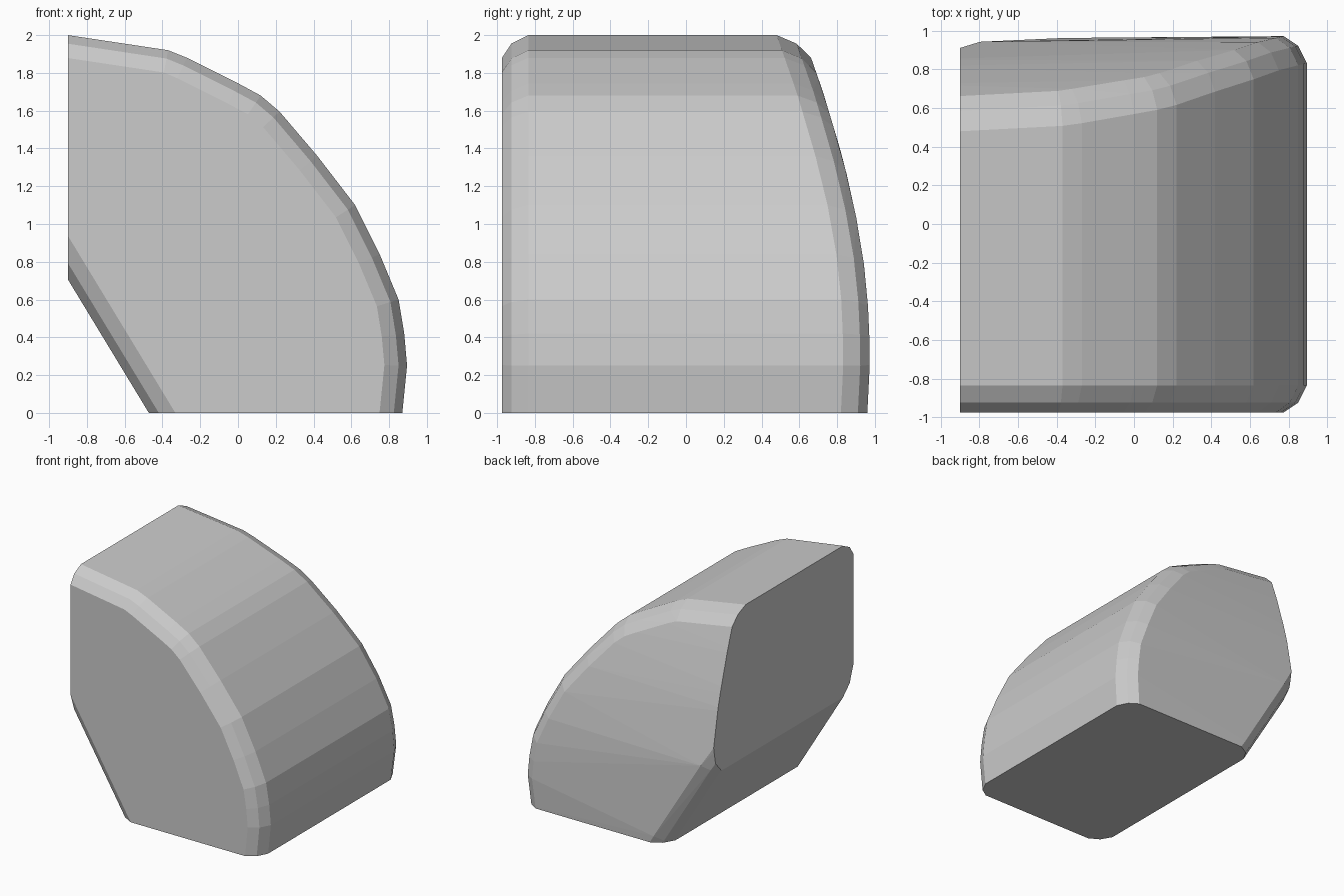
import bpy, bmesh
from mathutils import Vector

if "Cube" in bpy.data.objects:
    bpy.data.objects.remove(bpy.data.objects["Cube"])

# Outer outline in x/z: curved top, and sloped lower edge (both overshoot, trimmed later)
ARC = [(-1.2, 2.045), (-0.9, 2.0), (-0.37, 1.92), (-0.27, 1.88), (0.0, 1.745), (0.12, 1.68),
       (0.22, 1.595), (0.42, 1.36), (0.62, 1.1), (0.75, 0.84), (0.85, 0.6),
       (0.88, 0.42), (0.895, 0.25), (0.87, 0.0), (0.825, -0.3)]
SLOPE = [(-0.29, -0.3), (-0.47, 0.0), (-0.9, 0.71), (-1.2, 1.2)]
# Back surface: y as a function of height
BACK = [(-0.3, 0.94), (0.0, 0.96), (0.3, 0.975), (0.6, 0.962), (0.85, 0.935), (1.15, 0.88),
        (1.4, 0.815), (1.7, 0.725), (2.1, 0.585)]
# Rounded rim: (inset from outline, depth from face)
RIM = [(0.0, 0.14), (0.045, 0.05), (0.12, 0.0)]


def back_y(z):
    for (z0, y0), (z1, y1) in zip(BACK, BACK[1:]):
        if z <= z1:
            return y0 + (y1 - y0) * (z - z0) / (z1 - z0)
    return BACK[-1][1]


def inset(line, d):
    out = []
    for i, (x, z) in enumerate(line):
        a, b = line[max(i - 1, 0)], line[min(i + 1, len(line) - 1)]
        n = Vector((a[1] - b[1], b[0] - a[0])).normalized()
        out.append((x - n.x * d, z - n.y * d))
    return out


# Wrap the rim rings in a convex skin
bm = bmesh.new()
for d, depth in RIM:
    for x, z in inset(ARC, d) + inset(SLOPE, d):
        bm.verts.new((x, -0.975 + depth, z))
        bm.verts.new((x, back_y(z) - depth, z))
# Curved back along the flat side
for z, y in BACK:
    if 1.3 < z < 1.9:
        bm.verts.new((-1.2, y, z))
hull = bmesh.ops.convex_hull(bm, input=bm.verts)
loose = [v for v in bm.verts if not v.link_faces]
bmesh.ops.delete(bm, geom=loose, context='VERTS')

# Trim the flat side and flat base
for co, no in (((-0.9, 0, 0), (-1, 0, 0)), ((0, 0, 0), (0, 0, -1))):
    r = bmesh.ops.bisect_plane(bm, geom=bm.verts[:] + bm.edges[:] + bm.faces[:],
                               plane_co=co, plane_no=no, clear_outer=True)
    edges = [e for e in r['geom_cut'] if isinstance(e, bmesh.types.BMEdge)]
    bmesh.ops.holes_fill(bm, edges=edges, sides=0)
bmesh.ops.dissolve_limit(bm, angle_limit=0.01, verts=bm.verts[:], edges=bm.edges[:])
bmesh.ops.recalc_face_normals(bm, faces=bm.faces[:])

mesh = bpy.data.meshes.new("rounded_block")
bm.to_mesh(mesh)
bm.free()
obj = bpy.data.objects.new("rounded_block", mesh)
bpy.context.collection.objects.link(obj)
